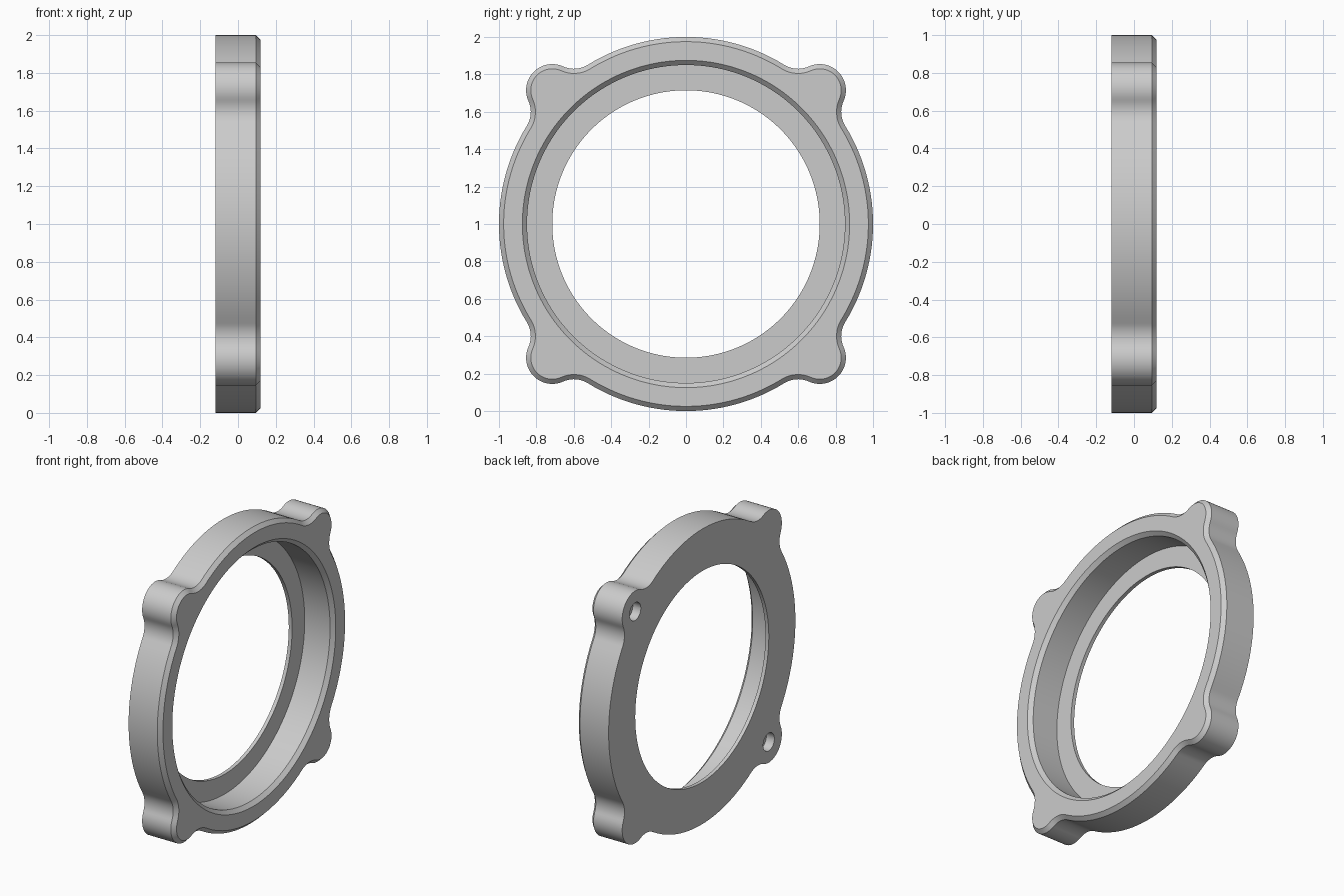
import bpy, bmesh, math
from mathutils import Matrix, Vector

old = bpy.data.objects.get("Cube")
if old:
    bpy.data.objects.remove(old, do_unlink=True)

HALF, CHAMFER, LIP = 0.12, 0.025, 0.025
LOBE, LOBE_R, FILLET = 0.715, 0.14, 0.14

steel = bpy.data.materials.new("grey metal")
steel.use_nodes = True
colour = (0.6, 0.6, 0.6, 1)
steel.diffuse_color = colour
steel.node_tree.nodes["Principled BSDF"].inputs["Base Color"].default_value = colour


def arc(centre, radius, start, end, steps):
    return [centre + radius * Vector((math.cos(a), math.sin(a)))
            for a in (start + (end - start) * i / steps for i in range(steps))]


def outline(inset):
    """Round flange blended into four corner lobes, shrunk by inset."""
    lobe = Vector((LOBE, LOBE))
    d, reach, span = lobe.length, 1 + FILLET, LOBE_R + FILLET
    swing = math.acos((d * d + reach * reach - span * span) / (2 * d * reach))
    quarter = math.pi / 4
    low, high = quarter - swing, quarter + swing
    c1 = reach * Vector((math.cos(low), math.sin(low)))
    c2 = reach * Vector((math.cos(high), math.sin(high)))
    angle = lambda v: math.atan2(v.y, v.x)
    a1, a2 = angle(c1 - lobe), angle(c2 - lobe)
    o = Vector((0, 0))
    r, f = LOBE_R - inset, FILLET + inset
    pts = arc(o, 1 - inset, high - math.pi / 2, low, 28)
    pts += arc(c1, f, low + math.pi, a1 + math.pi, 10)
    pts += arc(lobe, r, a1, a2, 20)
    pts += arc(c2, f, a2 + math.pi, high + math.pi, 10)
    return [Matrix.Rotation(k * math.pi / 2, 2) @ p for k in range(4) for p in pts]


def circle(radius):
    return [p.normalized() * radius for p in outline(0)]


# Flange ring: loops run around the section, from the back to the front and in
step = HALF - CHAMFER
sections = [(-HALF, outline(0)), (step, outline(0)), (HALF, outline(CHAMFER)),
            (HALF, circle(0.875)), (step, circle(0.85)),
            (LIP - HALF, circle(0.85)), (LIP - HALF, circle(0.715)),
            (-HALF, circle(0.715))]
bm = bmesh.new()
loops = [[bm.verts.new((x, p.x, p.y + 1)) for p in pts] for x, pts in sections]
for s, a in enumerate(loops):
    b = loops[(s + 1) % len(loops)]
    for i in range(len(a)):
        j = (i + 1) % len(a)
        bm.faces.new((a[i], a[j], b[j], b[i]))
bmesh.ops.recalc_face_normals(bm, faces=bm.faces)
mesh = bpy.data.meshes.new("flange_ring")
bm.to_mesh(mesh)
bm.free()
ring = bpy.data.objects.new("flange_ring", mesh)
bpy.context.collection.objects.link(ring)
mesh.materials.append(steel)

# Blind bolt holes in the back of two opposite lobes
bpy.context.view_layer.objects.active = ring
for side in (1, -1):
    bpy.ops.mesh.primitive_cylinder_add(
        vertices=32, radius=0.06, depth=0.3,
        location=(-0.09 - HALF, side * LOBE, 1 + side * LOBE),
        rotation=(0, math.pi / 2, 0))
    cutter = bpy.context.object
    cutter.name = "hole_cutter"
    cutter.hide_render = True
    cutter.data.materials.append(steel)
    bpy.context.view_layer.objects.active = ring
    cut = ring.modifiers.new("bolt_hole", 'BOOLEAN')
    cut.operation, cut.solver, cut.object = 'DIFFERENCE', 'EXACT', cutter
    bpy.ops.object.modifier_apply(modifier=cut.name)
    bpy.data.objects.remove(cutter, do_unlink=True)

bpy.ops.object.select_all(action='DESELECT')
ring.select_set(True)
bpy.context.view_layer.objects.active = ring
bpy.ops.object.shade_smooth_by_angle(angle=math.radians(30))
